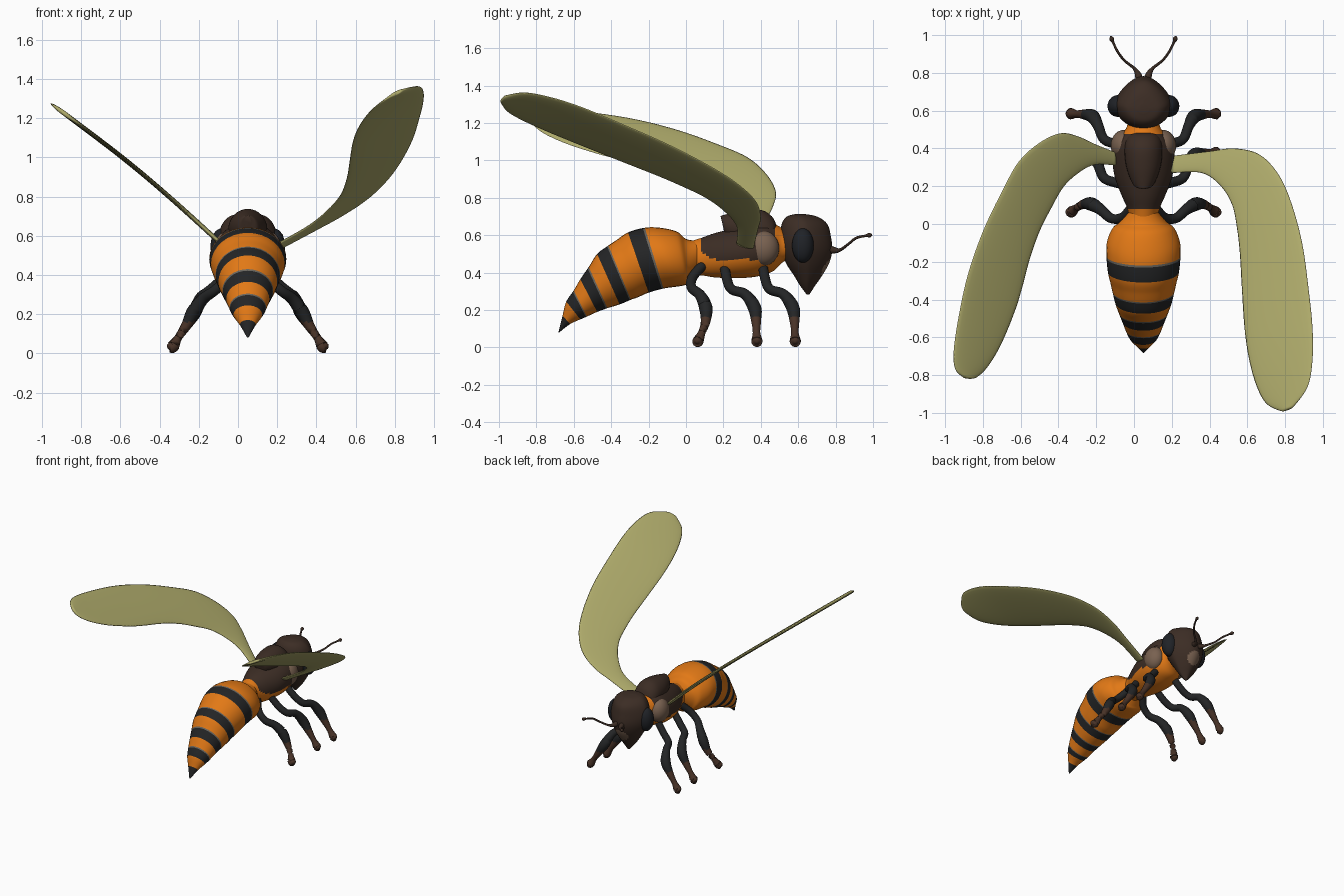
import bpy, bmesh, math
from mathutils import Vector, Matrix

if "Cube" in bpy.data.objects:
    bpy.data.objects.remove(bpy.data.objects["Cube"])

CX = 0.05          # body axis
SUB = 8            # smoothing steps between profile stations


def material(name, rgb):
    m = bpy.data.materials.new(name)
    m.diffuse_color = (*rgb, 1)
    m.use_nodes = True
    m.node_tree.nodes["Principled BSDF"].inputs["Base Color"].default_value = m.diffuse_color
    return m


ORANGE = material("orange", (0.76, 0.19, 0.008))
BLACK = material("charcoal", (0.017, 0.018, 0.019))
GREY = material("band_grey", (0.14, 0.13, 0.11))
BROWN = material("dark_brown", (0.045, 0.026, 0.018))
TAN = material("tan", (0.19, 0.12, 0.08))
LIMB = material("limb_brown", (0.065, 0.032, 0.02))
EYE = material("eye_slate", (0.014, 0.016, 0.02))
WING = material("wing_olive", (0.42, 0.40, 0.145))


def smooth(stations, sub=SUB):
    """Catmull-Rom through tuples of numbers."""
    out, n = [], len(stations)
    for i in range(n - 1):
        p0, p1, p2, p3 = (stations[min(max(k, 0), n - 1)] for k in (i - 1, i, i + 1, i + 2))
        for s in range(sub):
            t = s / sub
            out.append(tuple(
                0.5 * (2 * b + (c - a) * t + (2 * a - 5 * b + 4 * c - d) * t * t
                       + (3 * b - a - 3 * c + d) * t ** 3)
                for a, b, c, d in zip(p0, p1, p2, p3)))
    out.append(tuple(stations[-1]))
    return out


def finish(name, bm, mats, rule=None):
    bmesh.ops.recalc_face_normals(bm, faces=bm.faces)
    me = bpy.data.meshes.new(name)
    bm.to_mesh(me)
    bm.free()
    for m in mats:
        me.materials.append(m)
    for p in me.polygons:
        p.use_smooth = True
        if rule:
            p.material_index = rule(p.center, p.normal, p.index)
    ob = bpy.data.objects.new(name, me)
    bpy.context.collection.objects.link(ob)
    return ob


def loft(name, rings, mats, rule=None, sides=32, taper=0.0):
    """Skin elliptical rings given as (centre, axis a, axis b)."""
    bm = bmesh.new()
    loops = []
    for c, a, b in rings:
        loop = []
        for k in range(sides):
            w = 2 * math.pi * k / sides
            f = 1 - taper * max(0, math.sin(w))
            loop.append(bm.verts.new(c + a * math.cos(w) * f + b * math.sin(w)))
        loops.append(loop)
    for l0, l1 in zip(loops, loops[1:]):
        for k in range(sides):
            j = (k + 1) % sides
            bm.faces.new((l0[k], l0[j], l1[j], l1[k]))
    bm.faces.new(loops[0])
    bm.faces.new(loops[-1])
    return finish(name, bm, mats, rule)


def body_rings(stations):
    """Stations: top y, top z, bottom y, bottom z, half width."""
    rings = []
    for ty, tz, by, bz, w in smooth(stations):
        t, b = Vector((CX, ty, tz)), Vector((CX, by, bz))
        rings.append(((t + b) / 2, Vector((max(w, 0.002), 0, 0)), (t - b) / 2))
    return rings


def tube(name, pts, mats, rule=None, sides=16):
    """Points: x, y, z, radius."""
    ps = smooth(pts, 6)
    rings = []
    for i, p in enumerate(ps):
        d = Vector(ps[min(i + 1, len(ps) - 1)][:3]) - Vector(ps[max(i - 1, 0)][:3])
        d.normalize()
        a = d.cross(Vector((0.3, 0.1, 1)) if abs(d.z) < 0.8 else Vector((0, 1, 0))).normalized()
        rings.append((Vector(p[:3]), a * p[3], d.cross(a) * p[3]))
    return loft(name, rings, mats, rule, sides)


def ellipsoid(name, loc, rad, mat, rot=0.0):
    bm = bmesh.new()
    m = Matrix.Translation(loc) @ Matrix.Rotation(rot, 4, 'Z') @ Matrix.Diagonal((*rad, 1))
    bmesh.ops.create_uvsphere(bm, u_segments=28, v_segments=18, radius=1, matrix=m)
    return finish(name, bm, [mat])


# Abdomen with stripes that follow the profile stations
abdomen = [(.06, .57, .06, .40, .08), (0, .58, .02, .355, .125), (-.05, .62, 0, .335, .165),
           (-.14, .64, -.05, .325, .193), (-.22, .64, -.12, .315, .196), (-.31, .615, -.2, .293, .188),
           (-.37, .575, -.26, .267, .174), (-.415, .545, -.295, .255, .165), (-.475, .50, -.355, .23, .15),
           (-.52, .43, -.42, .21, .13), (-.565, .365, -.475, .19, .11), (-.60, .305, -.53, .165, .093),
           (-.64, .245, -.565, .15, .073), (-.66, .17, -.62, .125, .04), (-.682, .082, -.678, .08, .004)]


def stripe(c, n, i):
    seg, step = divmod(i // 32, SUB)
    if seg >= 13:
        return 1
    if seg in (4, 7, 9, 11):
        return 2 if step == 0 else 1
    return 0


loft("abdomen", body_rings(abdomen), [ORANGE, BLACK, GREY], stripe)

# Thorax: orange underside and collar, brown back
thorax = [(0, .56, 0, .38, .07), (.08, .585, .08, .385, .085), (.15, .61, .15, .375, .115),
          (.25, .635, .25, .37, .152), (.35, .66, .35, .375, .165), (.42, .67, .42, .39, .155),
          (.47, .66, .47, .41, .12), (.51, .64, .51, .45, .09), (.56, .6, .56, .48, .08)]
loft("thorax", body_rings(thorax), [ORANGE, BROWN],
     lambda c, n, i: int(0.075 < c.y < 0.475 and c.z > 0.47 + 6 * max(0, 0.17 - c.y) ** 2), 48)

# Raised shield on the back
shield = [(.185, .70, .2, .64, .02), (.2, .708, .22, .58, .055), (.3, .73, .3, .55, .09),
          (.4, .735, .4, .52, .1), (.46, .70, .46, .52, .085), (.485, .65, .485, .58, .05)]
loft("back_shield", body_rings(shield), [BROWN])

# Head, stacked in height: z, back y, front y, half width
head = [(.713, .585, .635, .03), (.70, .54, .70, .09), (.66, .512, .755, .13), (.59, .505, .775, .152),
        (.52, .51, .782, .15), (.45, .535, .765, .125), (.38, .58, .725, .085), (.33, .61, .69, .05),
        (.283, .645, .66, .008)]
loft("head", [(Vector((CX, (b + f) / 2, z)), Vector((w, 0, 0)), Vector((0, (f - b) / 2, 0)))
              for z, b, f, w in smooth(head)], [BROWN, TAN],
     lambda c, n, i: int(n.y > 0.5 and ((c.x - CX) / .05) ** 2 + ((c.z - .43) / .05) ** 2 < 1),
     48, 0.3)

# Legs: offset from axis, y, z, radius
front_leg = [(.08, .41, .44, .026), (.15, .425, .36, .026), (.21, .45, .31, .026), (.24, .52, .285, .028),
             (.27, .57, .215, .036), (.315, .58, .14, .026), (.355, .582, .08, .02), (.385, .584, .035, .03),
             (.40, .584, .03, .022), (.408, .584, .025, .004)]
hind_leg = [(.06, .09, .44, .026), (.11, .035, .375, .026), (.17, .03, .32, .026), (.225, .075, .28, .029),
            (.275, .105, .215, .036), (.315, .105, .14, .026), (.355, .085, .08, .02), (.38, .065, .035, .03),
            (.40, .06, .03, .022), (.408, .058, .025, .004)]
middle_leg = [(x, y - .205, z, r) for x, y, z, r in front_leg]
antenna = [(.02, .75, .53, .022), (.028, .79, .52, .018), (.05, .825, .522, .009), (.10, .865, .55, .007),
           (.135, .91, .585, .007), (.16, .96, .597, .007), (.168, .98, .60, .013), (.172, .995, .60, .004)]

for side, s in (("right", 1), ("left", -1)):
    for nm, leg in (("front_leg", front_leg), ("middle_leg", middle_leg), ("hind_leg", hind_leg)):
        tube(f"{side}_{nm}", [(CX + s * x, y, z, r) for x, y, z, r in leg], [BLACK, LIMB],
             lambda c, n, i: int(c.z < 0.16))
    tube(f"{side}_antenna", [(CX + s * x, y, z, r) for x, y, z, r in antenna], [BROWN], sides=12)
    ellipsoid(f"{side}_eye", (CX + s * .135, .625, .545), (.055, .058, .092), EYE, s * .2)
    ellipsoid(f"{side}_shoulder_plate", (CX + s * .105, .415, .53), (.068, .083, .092), TAN)

# Wings: leading edge x, y and trailing edge x, y from root to tip
right_wing = [(.2, .36, .2, .27), (.4, .385, .36, .27), (.53, .40, .46, .20), (.66, .37, .52, .10),
              (.76, .27, .545, -.02), (.83, .12, .56, -.15), (.89, -.1, .57, -.32), (.925, -.35, .585, -.55),
              (.945, -.55, .61, -.72), (.945, -.72, .65, -.86), (.92, -.86, .70, -.95),
              (.85, -.96, .77, -.988), (.82, -.98, .80, -.99)]
left_wing = [(-.1, .38, -.1, .31), (-.2, .42, -.2, .315), (-.3, .465, -.28, .28), (-.39, .48, -.37, .2),
             (-.5, .43, -.44, .08), (-.61, .33, -.5, -.04), (-.7, .17, -.55, -.18), (-.8, -.04, -.59, -.33),
             (-.88, -.27, -.63, -.46), (-.93, -.5, -.7, -.63), (-.955, -.68, -.77, -.75),
             (-.945, -.77, -.83, -.81), (-.9, -.815, -.87, -.82)]


def right_height(x, y):
    return .54 + .576 * x - .361 * y - .14 * max(0, -y - .5) ** 2


def left_height(x, y):
    return .59 - .82 * (x + .12) + .025 * math.sin(math.pi * min(1, max(0, (-x - .12) / .83)))


for name, edge, height, normal in (("right_wing", right_wing, right_height, (-.576, .361, 1)),
                                   ("left_wing", left_wing, left_height, (.82, 0, 1))):
    up = Vector(normal).normalized()
    rings = []
    for lx, ly, tx, ty in smooth(edge, 6):
        a = Vector((lx, ly, height(lx, ly)))
        b = Vector((tx, ty, height(tx, ty)))
        rings.append(((a + b) / 2, (a - b) / 2, up * min(.012, (a - b).length * .15)))
    loft(name, rings, [WING], sides=24)
